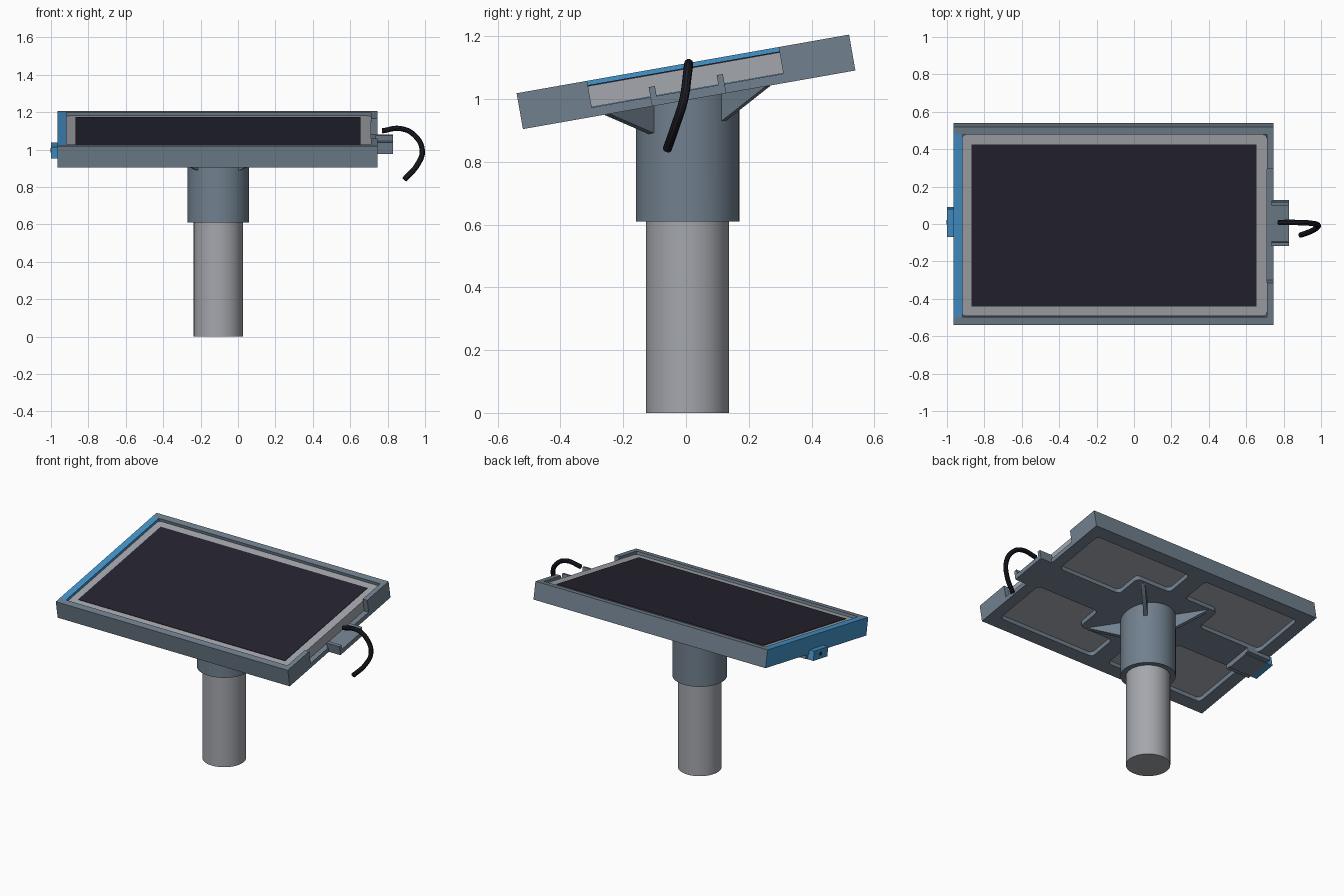
import bpy, bmesh, math
from mathutils import Matrix, Vector

if "Cube" in bpy.data.objects:
    bpy.data.objects.remove(bpy.data.objects["Cube"])

TILT = math.radians(10)
DECK_Z = 1.055            # height of the tray centre
CX, CY = -0.105, 0.005    # post axis
FRAME = Matrix.Translation((0, 0, DECK_Z)) @ Matrix.Rotation(TILT, 4, 'X')


def material(name, rgb):
    m = bpy.data.materials.new(name)
    lin = [c / 255 / 12.92 if c < 10 else ((c / 255 + 0.055) / 1.055) ** 2.4 for c in rgb]
    m.diffuse_color = (*lin, 1)
    m.use_nodes = True
    m.node_tree.nodes["Principled BSDF"].inputs["Base Color"].default_value = m.diffuse_color
    return m


SLATE = material("slate_plastic", (113, 128, 142))
BLUE = material("blue_plastic", (70, 149, 204))
GREY = material("light_grey", (164, 167, 173))
SCREEN = material("dark_screen", (37, 36, 48))
BLACK = material("black_rubber", (29, 29, 38))


def finish(ob, mat):
    bpy.ops.object.select_all(action='DESELECT')
    ob.select_set(True)
    bpy.context.view_layer.objects.active = ob
    if ob.type == 'CURVE':
        bpy.ops.object.convert(target='MESH')
        ob = bpy.context.view_layer.objects.active
    ob.data.materials.clear()
    ob.data.materials.append(mat)
    bpy.ops.object.shade_smooth_by_angle(angle=math.radians(35))
    return ob


def link(name, data, mat, matrix=Matrix()):
    ob = bpy.data.objects.new(name, data)
    bpy.context.collection.objects.link(ob)
    ob.matrix_world = matrix
    return finish(ob, mat)


def rounded(pts, r, steps=5):
    """Round every corner of a closed outline."""
    out = []
    for i, p in enumerate(pts):
        p = Vector(p)
        a = p + (Vector(pts[i - 1]) - p).normalized() * r
        b = p + (Vector(pts[(i + 1) % len(pts)]) - p).normalized() * r
        for k in range(steps + 1):
            t = k / steps
            out.append(a * (1 - t) ** 2 + p * 2 * t * (1 - t) + b * t ** 2)
    return out


def rect(x0, x1, y0, y1):
    return [(x0, y0), (x1, y0), (x1, y1), (x0, y1)]


def prism(name, loops, n0, n1, mat):
    """Extrude outlines (later loops are holes) in the tilted tray frame."""
    cu = bpy.data.curves.new(name, 'CURVE')
    cu.dimensions = '2D'
    cu.fill_mode = 'BOTH'
    cu.extrude = (n1 - n0) / 2
    for loop in loops:
        sp = cu.splines.new('POLY')
        sp.points.add(len(loop) - 1)
        for q, p in zip(sp.points, loop):
            q.co = (p[0], p[1], 0, 1)
        sp.use_cyclic_u = True
    return link(name, cu, mat, FRAME @ Matrix.Translation((0, 0, (n0 + n1) / 2)))


# Tray walls: front and back, each returning part way along the right end
wall = [(-.96, -.538), (.745, -.538), (.745, -.31), (.712, -.31), (.712, -.495), (-.96, -.495)]
prism("front_wall", [wall], -.058, .058, SLATE)
prism("back_wall", [[(x, -y) for x, y in wall]], -.058, .058, SLATE)

# Floor with right-hand cable tongue and four L-shaped windows
half = [(-.96, -.495), (.712, -.495), (.712, -.31), (.745, -.31), (.745, -.12), (.83, -.12)]
outline = half + [(x, -y) for x, y in reversed(half)]
ell = [(.06, .27), (.06, .458), (.775, .458), (.775, .10), (.31, .10), (.31, .27)]
windows = [rounded([(CX + sx * x, sy * y) for x, y in ell], .03)
           for sx in (1, -1) for sy in (1, -1)]
prism("tray_floor", [outline] + windows, -.058, -.028, SLATE)

# Lips along the cable tongue
for s, side in ((-1, "front"), (1, "back")):
    y0, y1 = sorted((s * .10, s * .12))
    prism("tongue_lip_" + side, [rect(.735, .83, y0, y1)], -.03, .004, SLATE)

# Tablet and its screen
prism("tablet", [rounded(rect(-.918, .71, -.492, .492), .02)], -.027, .041, GREY)
prism("screen", [rect(-.868, .655, -.44, .44)], .040, .044, SCREEN)

# Blue end cap with its thin cover and latch
prism("end_cap", [rect(-.96, -.918, -.495, .495)], -.028, .058, BLUE)
prism("end_cover", [rect(-.964, -.96, -.538, .538)], -.058, .058, BLUE)
prism("latch_tab", [rect(-1.0, -.96, -.075, .075)], -.092, -.03, BLUE)
prism("latch_base", [rect(-.96, -.79, -.075, .075)], -.092, -.058, SLATE)
for s, side in ((-1, "front"), (1, "back")):
    y0, y1 = sorted((s * .075, s * .10))
    prism("latch_guide_" + side, [rect(-.96, -.79, y0, y1)], -.085, -.058, SLATE)


def cylinder(name, loc, r, z0, z1, mat, slanted=False, matrix=Matrix()):
    bm = bmesh.new()
    bmesh.ops.create_cone(bm, cap_ends=True, segments=64, radius1=r, radius2=r, depth=2)
    for v in bm.verts:
        top = v.co.z > 0
        v.co.x += loc[0]
        v.co.y += loc[1]
        v.co.z = z1 if top else z0
        if top and slanted:
            v.co.z = under(v.co.y)
    me = bpy.data.meshes.new(name)
    bm.to_mesh(me)
    bm.free()
    return link(name, me, mat, matrix)


def under(y):
    """Height just inside the underside of the tilted floor."""
    return DECK_Z + y * math.tan(TILT) - .05 / math.cos(TILT)


# Latch screw hole, a thin dark disc on the end of the tab
cylinder("latch_hole", (0, 0), .012, 0, .002, BLACK, False,
         FRAME @ Matrix.Translation((-.9995, 0, -.06)) @ Matrix.Rotation(-math.pi / 2, 4, 'Y'))

# Post and the socket that holds it
cylinder("post", (CX, CY), .132, 0, .63, GREY)
cylinder("socket", (CX, CY), .165, .61, 1, SLATE, True)

# Four diagonal gussets between socket and floor
for i in range(4):
    a = math.radians(45 + 90 * i)
    d = Vector((math.cos(a), math.sin(a), 0))
    side = Vector((-d.y, d.x, 0)) * .012
    bm = bmesh.new()
    rows = []
    for s in (-1, 1):
        row = []
        for r, drop in ((.15, 0), (.36, 0), (.36, .01), (.163, .095), (.15, .095)):
            p = Vector((CX, CY, 0)) + d * r + side * s
            row.append(bm.verts.new((p.x, p.y, under(p.y) - drop)))
        rows.append(row)
        bm.faces.new(row)
    for k in range(5):
        j = (k + 1) % 5
        bm.faces.new((rows[0][k], rows[0][j], rows[1][j], rows[1][k]))
    bmesh.ops.recalc_face_normals(bm, faces=bm.faces)
    me = bpy.data.meshes.new("gusset")
    bm.to_mesh(me)
    bm.free()
    link("gusset_%d" % (i + 1), me, SLATE)

# Power cable curling down from the right end
path = [(.77, .008, 1.10), (.87, .008, 1.112), (.945, .004, 1.075), (.985, -.008, .995),
        (.96, -.032, .92), (.89, -.06, .84)]
cu = bpy.data.curves.new("cable", 'CURVE')
cu.dimensions = '3D'
cu.bevel_depth = .0145
cu.bevel_resolution = 3
cu.use_fill_caps = True
sp = cu.splines.new('BEZIER')
sp.bezier_points.add(len(path) - 1)
for b, p in zip(sp.bezier_points, path):
    b.co = p
    b.handle_left_type = b.handle_right_type = 'AUTO'
link("cable", cu, BLACK)
